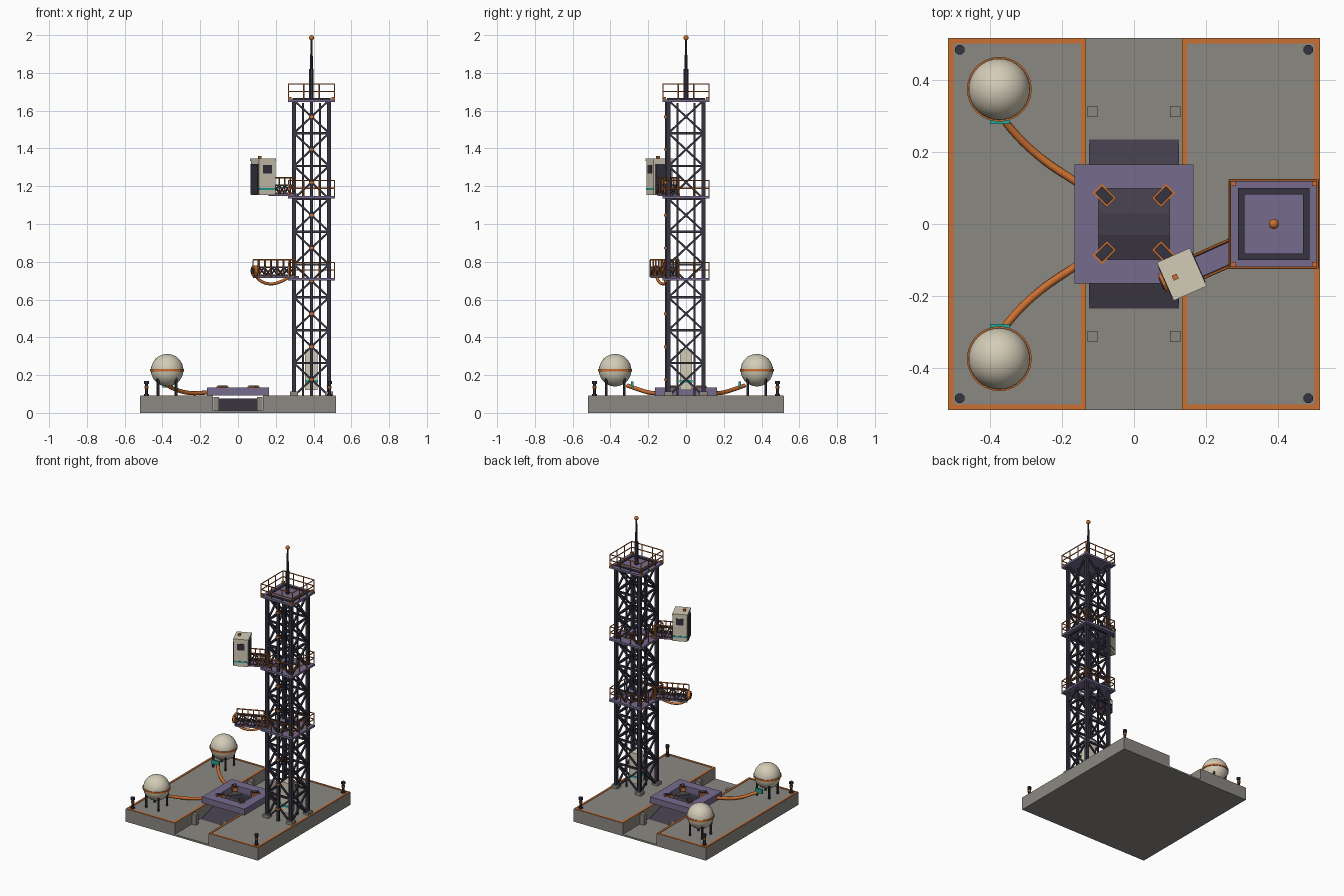
import bpy, bmesh
from math import radians, pi
from mathutils import Vector, Matrix

cube = bpy.data.objects.get("Cube")
if cube:
    bpy.data.objects.remove(cube)


def material(name, rgb):
    m = bpy.data.materials.new(name)
    m.use_nodes = True
    m.diffuse_color = (*rgb, 1)
    m.node_tree.nodes["Principled BSDF"].inputs["Base Color"].default_value = (*rgb, 1)
    return m


CONCRETE = material("concrete grey", (0.26, 0.25, 0.225))
PURPLE = material("muted purple", (0.18, 0.15, 0.27))
DARK = material("dark steel", (0.036, 0.034, 0.052))
SOOT = material("scorched steel", (0.055, 0.048, 0.07))
ORANGE = material("safety orange", (0.6, 0.16, 0.03))
CREAM = material("cream paint", (0.65, 0.6, 0.47))
TEAL = material("teal", (0.02, 0.38, 0.32))


def box(bm, x0, x1, y0, y1, z0, z1):
    size = Matrix.Diagonal((x1 - x0, y1 - y0, z1 - z0, 1))
    mid = Matrix.Translation(((x0 + x1) / 2, (y0 + y1) / 2, (z0 + z1) / 2))
    bmesh.ops.create_cube(bm, size=1, matrix=mid @ size)


def block(bm, x, y, z0, z1, w, d=None):
    d = d or w
    box(bm, x - w / 2, x + w / 2, y - d / 2, y + d / 2, z0, z1)


def rod(bm, a, b, r, sides=6, r2=None):
    a, b = Vector(a), Vector(b)
    turn = (b - a).to_track_quat('Z', 'Y').to_matrix().to_4x4()
    spin = Matrix.Rotation(pi / sides, 4, 'Z')
    bmesh.ops.create_cone(bm, cap_ends=True, segments=sides, radius1=r, radius2=r if r2 is None else r2,
                          depth=(b - a).length, matrix=Matrix.Translation((a + b) / 2) @ turn @ spin)


def frame(bm, x0, x1, y0, y1, z0, z1, w):
    for lo, hi in ((y0, y0 + w), (y1 - w, y1)):
        box(bm, x0, x1, lo, hi, z0, z1)
    for lo, hi in ((x0, x0 + w), (x1 - w, x1)):
        box(bm, lo, hi, y0 + w, y1 - w, z0, z1)


def prism(bm, profile, y0, y1):
    face = bm.faces.new([bm.verts.new((x, y0, z)) for x, z in profile])
    out = bmesh.ops.extrude_face_region(bm, geom=[face])["geom"]
    bmesh.ops.translate(bm, vec=(0, y1 - y0, 0), verts=[v for v in out if isinstance(v, bmesh.types.BMVert)])


def part(name, mat, build, place=None, smooth=False):
    bm = bmesh.new()
    build(bm)
    bmesh.ops.recalc_face_normals(bm, faces=bm.faces)
    for f in bm.faces:
        f.smooth = smooth
    mesh = bpy.data.meshes.new(name)
    bm.to_mesh(mesh)
    bm.free()
    mesh.materials.append(mat)
    ob = bpy.data.objects.new(name, mesh)
    bpy.context.collection.objects.link(ob)
    if place:
        ob.matrix_world = place
    return ob


def hose(name, mat, points, r, place=None):
    cu = bpy.data.curves.new(name, 'CURVE')
    cu.dimensions, cu.bevel_depth, cu.bevel_resolution, cu.use_fill_caps = '3D', r, 2, True
    sp = cu.splines.new('BEZIER')
    sp.bezier_points.add(len(points) - 1)
    for bp, p in zip(sp.bezier_points, points):
        bp.co = p
        bp.handle_left_type = bp.handle_right_type = 'AUTO'
    ob = bpy.data.objects.new(name, cu)
    bpy.context.collection.objects.link(ob)
    mesh = bpy.data.meshes.new_from_object(ob.evaluated_get(bpy.context.evaluated_depsgraph_get()))
    bpy.data.objects.remove(ob)
    mesh.materials.clear()
    mesh.materials.append(mat)
    ob = bpy.data.objects.new(name, mesh)
    bpy.context.collection.objects.link(ob)
    if place:
        ob.matrix_world = place


SIGNS = (-1, 1)
CORNERS = [(a, b) for a in SIGNS for b in SIGNS]
E, T, DECK = 0.518, 0.133, 0.09      # pad half size, trench half width, deck height

# Pad with trench, painted edges and trench pillars
part("pad", CONCRETE, lambda bm: prism(bm, [(-E, 0), (E, 0), (E, DECK), (T, DECK), (T, 0.012),
                                            (-T, 0.012), (-T, DECK), (-E, DECK)], -E, E))


def edge_paint(bm):
    for x0, x1 in ((-E + 0.002, -T), (T, E - 0.002)):
        frame(bm, x0, x1, -E + 0.002, E - 0.002, DECK - 0.002, DECK + 0.003, 0.014)


part("edge_stripes", ORANGE, edge_paint)
part("trench_pillars", CONCRETE, lambda bm: [block(bm, a * 0.115, b * 0.313, 0.01, 0.085, 0.03) for a, b in CORNERS])

# Flame deflector, modelled along x and turned to run along the trench
ramp = [(-0.235, 0.012), (0.235, 0.012), (0.1, 0.055), (0.03, 0.077), (-0.03, 0.077), (-0.1, 0.055)]
part("flame_deflector", SOOT, lambda bm: prism(bm, ramp, -0.125, 0.125), Matrix.Rotation(pi / 2, 4, 'Z'))

# Launch mount with four clamps
part("launch_mount", PURPLE, lambda bm: frame(bm, -0.165, 0.165, -0.165, 0.165, 0.092, 0.135, 0.066))
for a, b in CORNERS:
    spot = Matrix.Translation((a * 0.082, b * 0.079, 0)) @ Matrix.Rotation(a * b * pi / 4, 4, 'Z')
    part("clamp_base", ORANGE, lambda bm: block(bm, 0, 0, 0.115, 0.139, 0.056, 0.036), spot)
    part("clamp", DARK, lambda bm: block(bm, 0, 0, 0.12, 0.146, 0.046, 0.027), spot)

# Corner lamp posts
for a, b in CORNERS:
    x, y = a * 0.485, b * 0.485

    def post(bm):
        rod(bm, (x, y, DECK), (x, y, 0.165), 0.009, 8)
        rod(bm, (x, y, 0.152), (x, y, 0.168), 0.014, 8)
        rod(bm, (x, y, DECK), (x, y, 0.1), 0.014, 8)
    part("lamp_post", DARK, post)
    part("lamp_band", ORANGE, lambda bm: rod(bm, (x, y, 0.128), (x, y, 0.142), 0.011, 8))

# Spherical tanks with legs and feed pipes
for s in SIGNS:
    c = Vector((-0.375, s * 0.375, 0.226))
    part("tank", CREAM, lambda bm: bmesh.ops.create_uvsphere(
        bm, u_segments=32, v_segments=16, radius=0.086, matrix=Matrix.Translation(c)), smooth=True)
    part("tank_band", ORANGE, lambda bm: rod(bm, c - Vector((0, 0, 0.006)), c + Vector((0, 0, 0.006)), 0.09, 32))
    part("tank_legs", DARK, lambda bm: [rod(bm, (c.x + a * 0.048, c.y + b * 0.048, DECK),
                                            (c.x + a * 0.048, c.y + b * 0.048, 0.185), 0.008) for a, b in CORNERS])
    part("tank_valve", TEAL, lambda bm: block(bm, -0.373, s * 0.284, 0.135, 0.165, 0.056, 0.012))
    hose("feed_pipe", ORANGE, [(-0.375, s * 0.31, 0.145), (-0.34, s * 0.262, 0.128),
                               (-0.26, s * 0.185, 0.106), (-0.155, s * 0.113, 0.108)], 0.011)

# Lattice tower
TX, HALF, TOP, BAYS = 0.389, 0.093, 1.655, 9
STEP = (TOP - DECK) / BAYS
AT = Matrix.Translation((TX, 0, 0))
part("tower_feet", CONCRETE, lambda bm: [block(bm, a * HALF, b * HALF, DECK, 0.112, 0.044) for a, b in CORNERS], AT)
part("tower_legs", DARK, lambda bm: [block(bm, a * HALF, b * HALF, 0.1, TOP, 0.021) for a, b in CORNERS], AT)


def lattice(bm):
    for a, b in ((-1, -1), (1, -1), (1, 1), (-1, 1)):
        p, q = Vector((a, b, 0)) * HALF, Vector((-b, a, 0)) * HALF
        for i in range(BAYS):
            lo, hi = Vector((0, 0, DECK + i * STEP)), Vector((0, 0, DECK + (i + 1) * STEP))
            rod(bm, p + hi, q + hi, 0.009, 4)
            rod(bm, p + lo, q + hi, 0.0075, 4)
            rod(bm, q + lo, p + hi, 0.0075, 4)


part("tower_bracing", DARK, lattice, AT)
part("lift_rails", DARK, lambda bm: [block(bm, a * 0.045, b * 0.045, DECK, 1.64, 0.01) for a, b in CORNERS], AT)
part("cable_tray", DARK, lambda bm: block(bm, 0, -0.106, DECK, TOP, 0.018, 0.012), AT)
part("cable_clamps", ORANGE, lambda bm: [block(bm, 0, -0.108, z - 0.006, z + 0.006, 0.026, 0.018) for z in
                                         [DECK + (i + 0.5) * STEP for i in range(BAYS)]], AT)
part("lift_car", CREAM, lambda bm: block(bm, 0, 0, 0.12, 0.335, 0.066), AT)
part("lift_stripe", TEAL, lambda bm: block(bm, 0, 0, 0.16, 0.175, 0.07), AT)


# Platforms with railings
def railing(bm, z):
    r, h = 0.122, 0.082
    for k in range(4):
        turn = Matrix.Rotation(k * pi / 2, 3, 'Z')
        for t in range(3):
            p = turn @ Vector((-r + 2 * r * t / 3, -r, z))
            rod(bm, p, p + Vector((0, 0, h)), 0.0035)
        for up in (h / 2, h):
            rod(bm, turn @ Vector((-r, -r, z + up)), turn @ Vector((r, -r, z + up)), 0.0035)


for z in (0.715, 1.148, 1.66):
    width = 0.125 if z > 1.5 else 0.065
    part("platform", PURPLE, lambda bm: frame(bm, -0.125, 0.125, -0.125, 0.125, z - 0.014, z, width), AT)
    part("platform_railing", ORANGE, lambda bm: railing(bm, z), AT)
part("top_frame", DARK, lambda bm: frame(bm, -0.1, 0.1, -0.1, 0.1, 1.655, 1.666, 0.018), AT)
part("railing_feet", ORANGE, lambda bm: [block(bm, a * 0.115, b * 0.115, 1.65, 1.672, 0.018) for a, b in CORNERS], AT)


# Antenna mast
def mast(bm):
    rod(bm, (0, 0, 1.655), (0, 0, 1.82), 0.013, 8)
    rod(bm, (0, 0, 1.82), (0, 0, 1.98), 0.009, 8, 0.005)


part("antenna", DARK, mast, AT)
part("antenna_tip", ORANGE, lambda bm: bmesh.ops.create_uvsphere(
    bm, u_segments=16, v_segments=8, radius=0.014, matrix=Matrix.Translation((0, 0, 1.986))), AT, True)


# Access arms: local x runs outward from the tower
def arm_truss(bm, length, n):
    for s in SIGNS:
        for h in (0.008, 0.05):
            rod(bm, (0, s * 0.032, h), (length, s * 0.032, h), 0.006, 4)
        for i in range(n):
            a, b = length * i / n, length * (i + 1) / n
            rod(bm, (a, s * 0.032, 0.008 + 0.042 * (i % 2)), (b, s * 0.032, 0.05 - 0.042 * (i % 2)), 0.005, 4)


def arm_rails(bm, length, n):
    for s in SIGNS:
        rod(bm, (0, s * 0.034, 0.09), (length, s * 0.034, 0.09), 0.004)
        for i in range(n + 1):
            x = length * i / n
            rod(bm, (x, s * 0.034, 0), (x, s * 0.034, 0.09), 0.0035)


def arm_at(z):
    return Matrix.Translation((0.29, -0.07, z)) @ Matrix.Rotation(radians(204), 4, 'Z')


for z, length, n in ((0.72, 0.215, 6), (1.155, 0.125, 4)):
    part("arm_floor", PURPLE, lambda bm: box(bm, -0.02, length, -0.034, 0.034, -0.006, 0.006), arm_at(z))
    part("arm_truss", DARK, lambda bm: arm_truss(bm, length, n), arm_at(z))
    part("arm_railing", ORANGE, lambda bm: arm_rails(bm, length, n), arm_at(z))

# Lower arm connector and hanging hose
LOW = arm_at(0.72)
part("connector", ORANGE, lambda bm: rod(bm, (0.205, 0, 0.032), (0.232, 0, 0.032), 0.028, 12), LOW)
part("connector_core", DARK, lambda bm: rod(bm, (0.23, 0, 0.032), (0.236, 0, 0.032), 0.018, 12), LOW)
hose("hanging_hose", ORANGE, [(0.22, 0, 0.01), (0.185, 0, -0.022), (0.13, 0, -0.037),
                              (0.07, 0, -0.025), (0.02, 0, 0)], 0.008, LOW)

# Crew cabin on the upper arm
CAB = arm_at(0) @ Matrix.Translation((0.172, 0, 0))
part("cabin", CREAM, lambda bm: box(bm, -0.047, 0.047, -0.055, 0.055, 1.153, 1.336), CAB)
part("cabin_roof", CREAM, lambda bm: box(bm, -0.05, 0.05, -0.058, 0.058, 1.334, 1.346), CAB)
part("cabin_end_panels", DARK, lambda bm: [block(bm, s * 0.048, 0, 1.155, 1.318, 0.008, 0.09) for s in SIGNS], CAB)
part("cabin_windows", DARK, lambda bm: [block(bm, 0, s * 0.055, 1.268, 1.312, 0.05, 0.006) for s in SIGNS], CAB)
part("cabin_stripes", TEAL, lambda bm: [block(bm, 0, s * 0.055, 1.18, 1.19, 0.094, 0.004) for s in SIGNS], CAB)
part("cabin_beacon", ORANGE, lambda bm: block(bm, 0.02, 0, 1.344, 1.36, 0.015), CAB)
